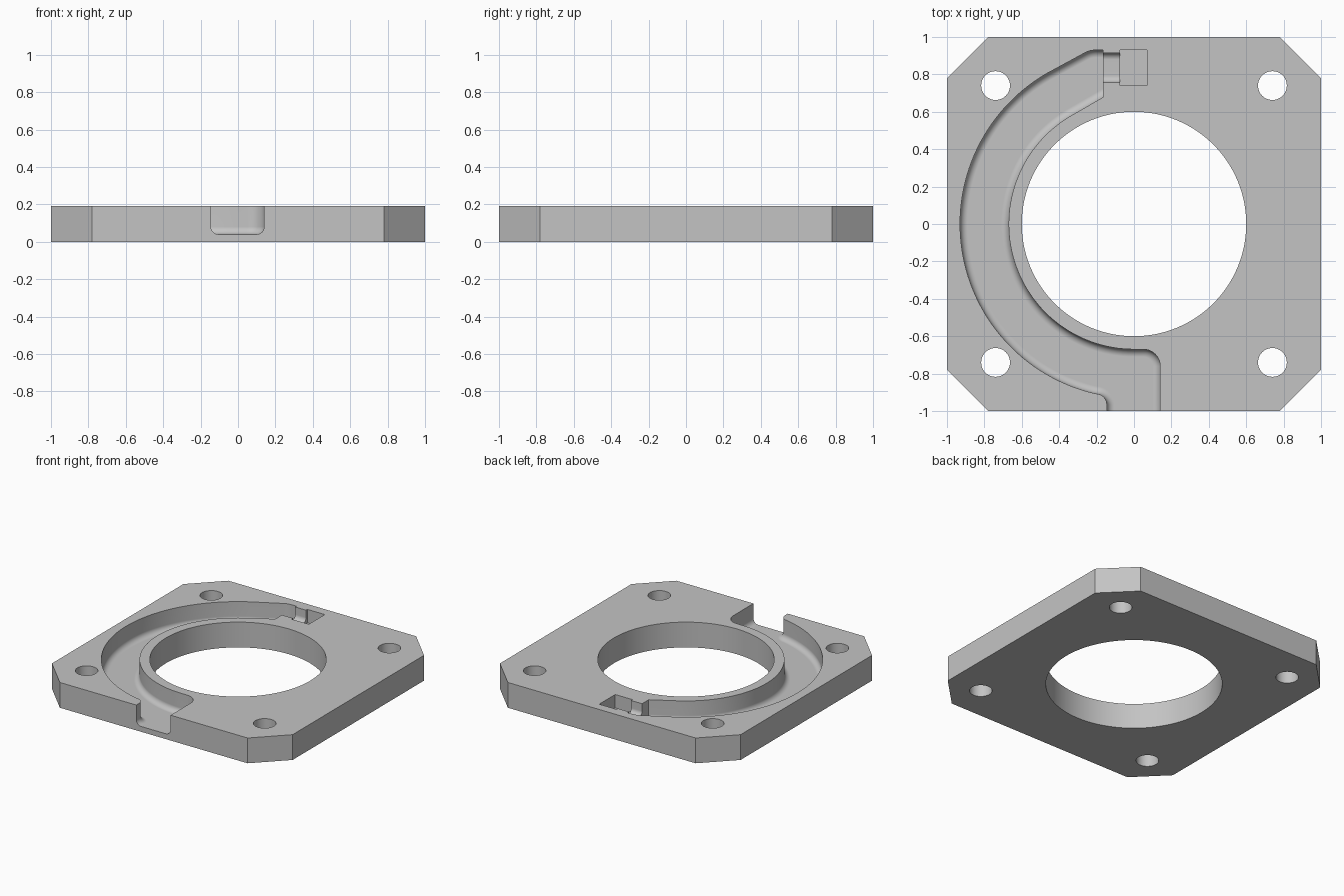
import bpy, bmesh, math
from math import sin, cos, radians

if "Cube" in bpy.data.objects:
    bpy.data.objects.remove(bpy.data.objects["Cube"])

HEIGHT = 0.19
TOP = 0.3          # cutters rise past the plate's upper face

grey = bpy.data.materials.new("plain grey")
grey.use_nodes = True
colour = (0.55, 0.55, 0.55, 1)
grey.diffuse_color = colour
grey.node_tree.nodes["Principled BSDF"].inputs["Base Color"].default_value = colour


def arc(cx, cy, r, start, end, steps):
    """Points along a circular arc, angles in degrees."""
    angles = [radians(start + (end - start) * i / steps) for i in range(steps + 1)]
    return [(cx + r * cos(a), cy + r * sin(a)) for a in angles]


def prism(name, outline, z0, z1, fillet=0, keep_sharp=None):
    """Extrude an outline; optionally round its bottom edges."""
    bm = bmesh.new()
    base = bm.faces.new([bm.verts.new((x, y, z0)) for x, y in outline])
    lift = bmesh.ops.extrude_face_region(bm, geom=[base], use_keep_orig=True)
    for v in lift["geom"]:
        if isinstance(v, bmesh.types.BMVert):
            v.co.z = z1
    bmesh.ops.recalc_face_normals(bm, faces=bm.faces[:])
    if fillet:
        rim = [e for e in bm.edges
               if all(abs(v.co.z - z0) < 1e-5 for v in e.verts)
               and not keep_sharp(e)]
        bmesh.ops.bevel(bm, geom=rim, offset=fillet, offset_type='OFFSET',
                        segments=6, profile=0.5, affect='EDGES', clamp_overlap=False)
        bmesh.ops.recalc_face_normals(bm, faces=bm.faces[:])
    mesh = bpy.data.meshes.new(name)
    bm.to_mesh(mesh)
    bm.free()
    ob = bpy.data.objects.new(name, mesh)
    bpy.context.collection.objects.link(ob)
    mesh.materials.append(grey)
    return ob


def box(x0, x1, y0, y1):
    return [(x0, y0), (x1, y0), (x1, y1), (x0, y1)]


# Square plate with chamfered corners
c = 0.78
plate = prism("flange_plate", [(c, -1), (1, -c), (1, c), (c, 1),
                               (-c, 1), (-1, c), (-1, -c), (-c, -1)], 0, HEIGHT)
cutters = []

# Central bore and four bolt holes
cutters.append(prism("bore_cutter", arc(0, 0, 0.6, 0, 357.5, 143), -0.1, TOP))
for sx in (-1, 1):
    for sy in (-1, 1):
        cutters.append(prism("bolt_hole_cutter",
                             arc(sx * 0.74, sy * 0.74, 0.077, 0, 352.5, 47), -0.1, TOP))

# Curved channel, from the front edge round the right side to the back
END = -0.165
FRONT = -1.1
channel = (
    [(0.14, FRONT)]
    + arc(0.05, -0.76, 0.09, 0, 90, 10)          # rounded turn beside the bore
    + arc(0, 0, 0.67, 270, 120, 60)              # inner wall
    + [(END, 0.678), (END, 0.93)]                # square end
    + arc(-0.205, 0.81, 0.12, 90, 120, 6)        # blend into the straight run
    + arc(0, 0, 0.93, 120, 257, 60)              # outer wall
    + arc(-0.205, -0.967, 0.06, 75, 0, 8)        # rounded lip at the outlet
    + [(-0.145, FRONT)]
)


def end_edge(e):
    return (all(abs(v.co.x - END) < 1e-4 for v in e.verts)
            or all(abs(v.co.y - FRONT) < 1e-4 for v in e.verts))


cutters.append(prism("channel_cutter", channel, 0.04, TOP, 0.04, end_edge))

# Rectangular pocket and the narrow passage joining it to the channel
cutters.append(prism("pocket_cutter", box(-0.075, 0.07, 0.74, 0.93), 0.09, TOP))
cutters.append(prism("passage_cutter", box(-0.22, -0.04, 0.757, 0.914), 0.1, TOP, 0.035,
                     lambda e: abs(e.verts[0].co.x - e.verts[1].co.x) < 1e-4))

# Cut everything from the plate
bpy.context.view_layer.objects.active = plate
for cutter in cutters:
    cutter.hide_render = True
    mod = plate.modifiers.new("cut", 'BOOLEAN')
    mod.operation = 'DIFFERENCE'
    mod.solver = 'EXACT'
    mod.object = cutter
    bpy.ops.object.modifier_apply(modifier=mod.name)
    bpy.data.objects.remove(cutter)

# Smooth the round walls and fillets, keep flat faces flat
for ob in bpy.context.selected_objects:
    ob.select_set(False)
plate.select_set(True)
bpy.ops.object.shade_smooth_by_angle(angle=radians(30))
weighted = plate.modifiers.new("weighted normals", 'WEIGHTED_NORMAL')
weighted.keep_sharp = True
